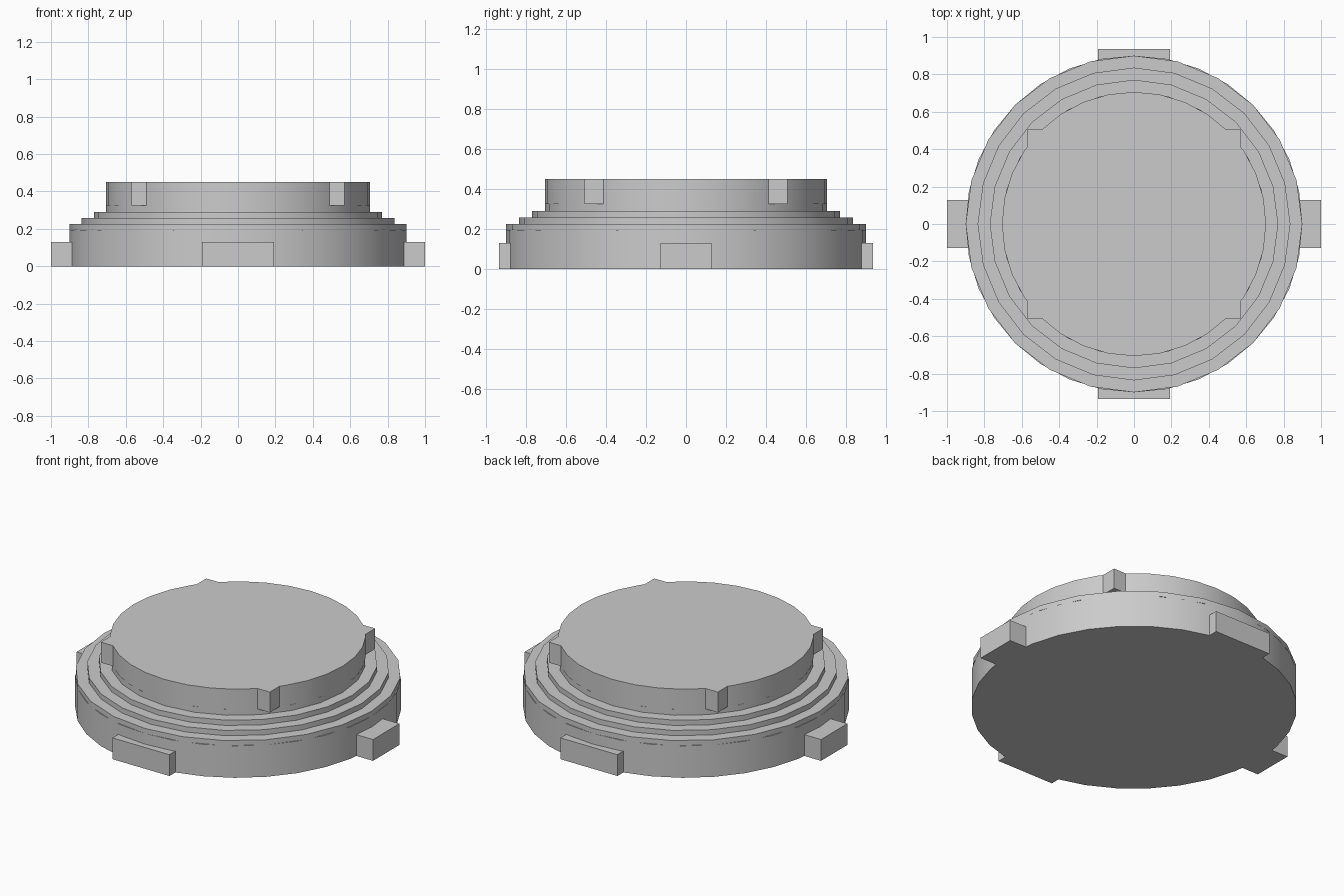
import bpy
import math

cube = bpy.data.objects.get("Cube")
if cube:
    bpy.data.objects.remove(cube, do_unlink=True)

grey = bpy.data.materials.new("plain grey")
grey.use_nodes = True
grey.diffuse_color = (0.6, 0.6, 0.6, 1)
grey.node_tree.nodes["Principled BSDF"].inputs["Base Color"].default_value = (0.6, 0.6, 0.6, 1)


def disc(name, radius, z0, z1, sides):
    bpy.ops.mesh.primitive_cylinder_add(
        vertices=sides, radius=radius, depth=z1 - z0, location=(0, 0, (z0 + z1) / 2))
    ob = bpy.context.object
    ob.name = name
    ob.data.materials.append(grey)
    bpy.ops.object.shade_smooth_by_angle(angle=math.radians(30))


def box(name, x0, x1, y0, y1, z0, z1):
    bpy.ops.mesh.primitive_cube_add(
        size=1, location=((x0 + x1) / 2, (y0 + y1) / 2, (z0 + z1) / 2))
    ob = bpy.context.object
    ob.name = name
    ob.scale = (abs(x1 - x0), abs(y1 - y0), z1 - z0)
    bpy.ops.object.transform_apply(location=False, rotation=False, scale=True)
    ob.data.materials.append(grey)


# Round base, coarser stepped rings, and raised cap
disc("base_drum", 0.9, 0, 0.195, 32)
disc("lower_step", 0.9, 0.195, 0.226, 24)
disc("middle_step", 0.836, 0.226, 0.258, 24)
disc("upper_step", 0.771, 0.258, 0.29, 24)
disc("cap_collar", 0.706, 0.29, 0.325, 24)
disc("cap", 0.706, 0.325, 0.45, 32)

# Four lugs around the foot of the base
for s, side in ((1, "left"), (-1, "right")):
    box(side + "_lug", s * 0.8, s * 1.0, -0.127, 0.127, 0, 0.13)
for s, side in ((1, "back"), (-1, "front")):
    box(side + "_lug", -0.192, 0.192, s * 0.8, s * 0.935, 0, 0.13)

# Four square corner keys on the cap
for sx, side in ((1, "left"), (-1, "right")):
    for sy, end in ((1, "back"), (-1, "front")):
        box(end + "_" + side + "_key", sx * 0.42, sx * 0.57,
            sy * 0.36, sy * 0.508, 0.325, 0.45)
